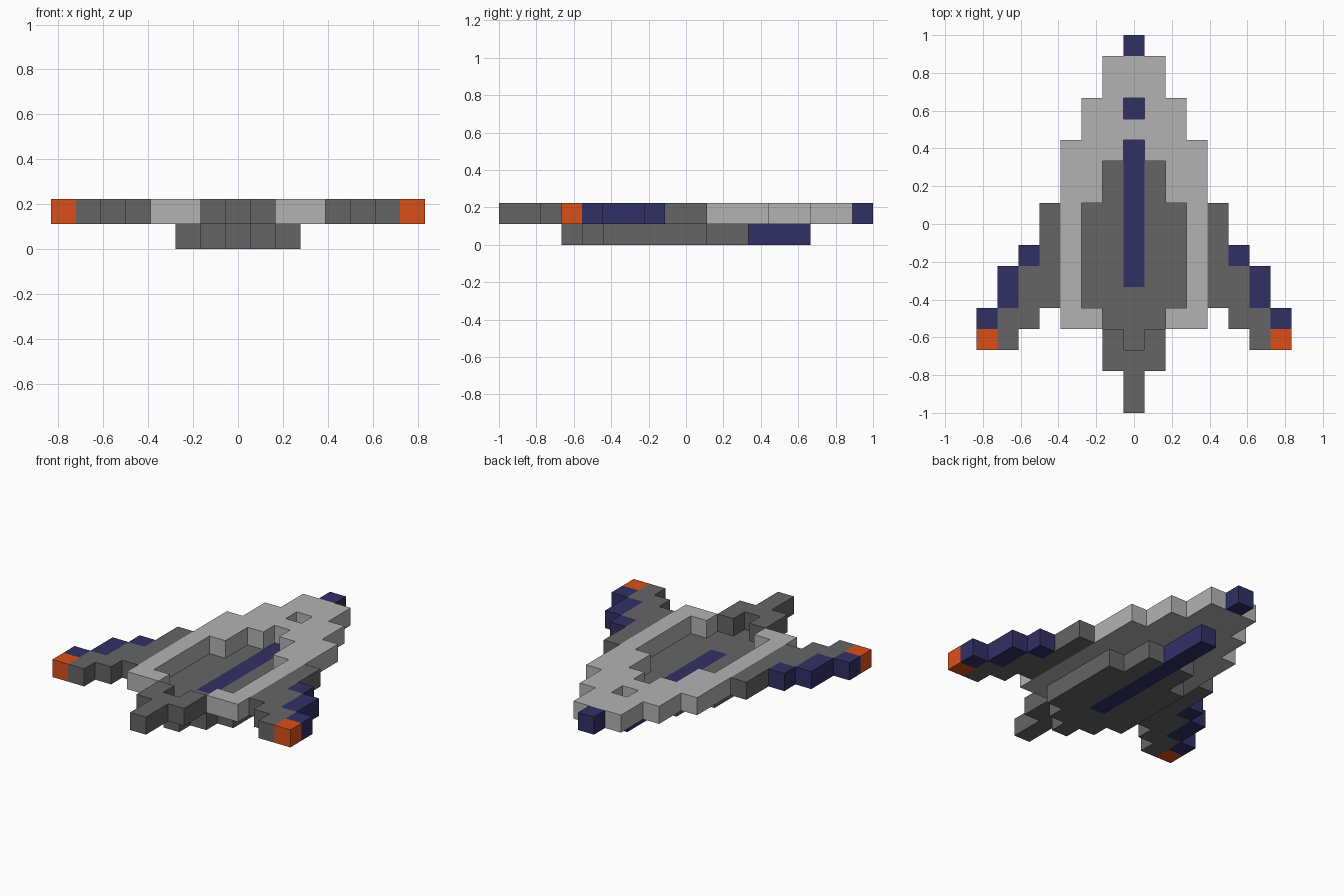
import bpy, bmesh
from mathutils import Vector

if "Cube" in bpy.data.objects:
    bpy.data.objects.remove(bpy.data.objects["Cube"])

U = 1 / 9  # block size


def material(name, rgb):
    m = bpy.data.materials.new(name)
    m.diffuse_color = (*rgb, 1)
    m.use_nodes = True
    m.node_tree.nodes["Principled BSDF"].inputs["Base Color"].default_value = m.diffuse_color
    return m


light = material("light_grey", (0.45, 0.45, 0.45))
dark = material("dark_grey", (0.13, 0.13, 0.13))
blue = material("navy", (0.03, 0.03, 0.13))
orange = material("orange", (0.70, 0.08, 0.01))

# Each part: layer, material, runs of blocks (column from centre, first row, end row), mirrored in x
parts = {
    "hull_frame": (1, light, [(0, 13, 14), (0, 15, 17), (1, 12, 17), (2, 10, 15),
                              (2, 4, 5), (3, 4, 13)]),
    "nose_tip": (1, blue, [(0, 17, 18)]),
    "tail": (1, dark, [(0, 0, 3), (1, 2, 4)]),
    "wings": (1, dark, [(4, 5, 10), (5, 4, 7), (6, 3, 5)]),
    "wing_leading_edges": (1, blue, [(5, 7, 8), (6, 5, 7), (7, 4, 5)]),
    "wing_tip_lights": (1, orange, [(7, 3, 4)]),
    "belly": (0, dark, [(0, 3, 6), (1, 4, 12), (2, 5, 10)]),
    "keel_stripe": (0, blue, [(0, 6, 15)]),
}


def cells_of(layer, runs):
    return {(s * c, r, layer) for c, a, b in runs for r in range(a, b) for s in (1, -1)}


cells = {name: cells_of(layer, runs) for name, (layer, _, runs) in parts.items()}
filled = set().union(*cells.values())


def build(name, blocks, mat):
    bm = bmesh.new()
    for x, y, z in blocks:
        centre = Vector((x, y - 8.5, z + 0.5))
        for axis in range(3):
            for s in (1, -1):
                n = Vector((0, 0, 0))
                n[axis] = s
                # skip faces hidden between touching blocks
                if (x + int(n.x), y + int(n.y), z + int(n.z)) in filled:
                    continue
                u = Vector((0, 0, 0))
                u[(axis + 1) % 3] = 1
                v = n.cross(u)
                bm.faces.new([bm.verts.new((centre + 0.5 * (n + a * u + b * v)) * U)
                              for a, b in ((-1, -1), (1, -1), (1, 1), (-1, 1))])
    bmesh.ops.remove_doubles(bm, verts=bm.verts[:], dist=0.001)
    # merge flat neighbouring faces
    bmesh.ops.dissolve_limit(bm, angle_limit=0.01, verts=bm.verts[:], edges=bm.edges[:])
    me = bpy.data.meshes.new(name)
    bm.to_mesh(me)
    bm.free()
    me.materials.append(mat)
    bpy.context.collection.objects.link(bpy.data.objects.new(name, me))


for name, (_, mat, _) in parts.items():
    build(name, cells[name], mat)
